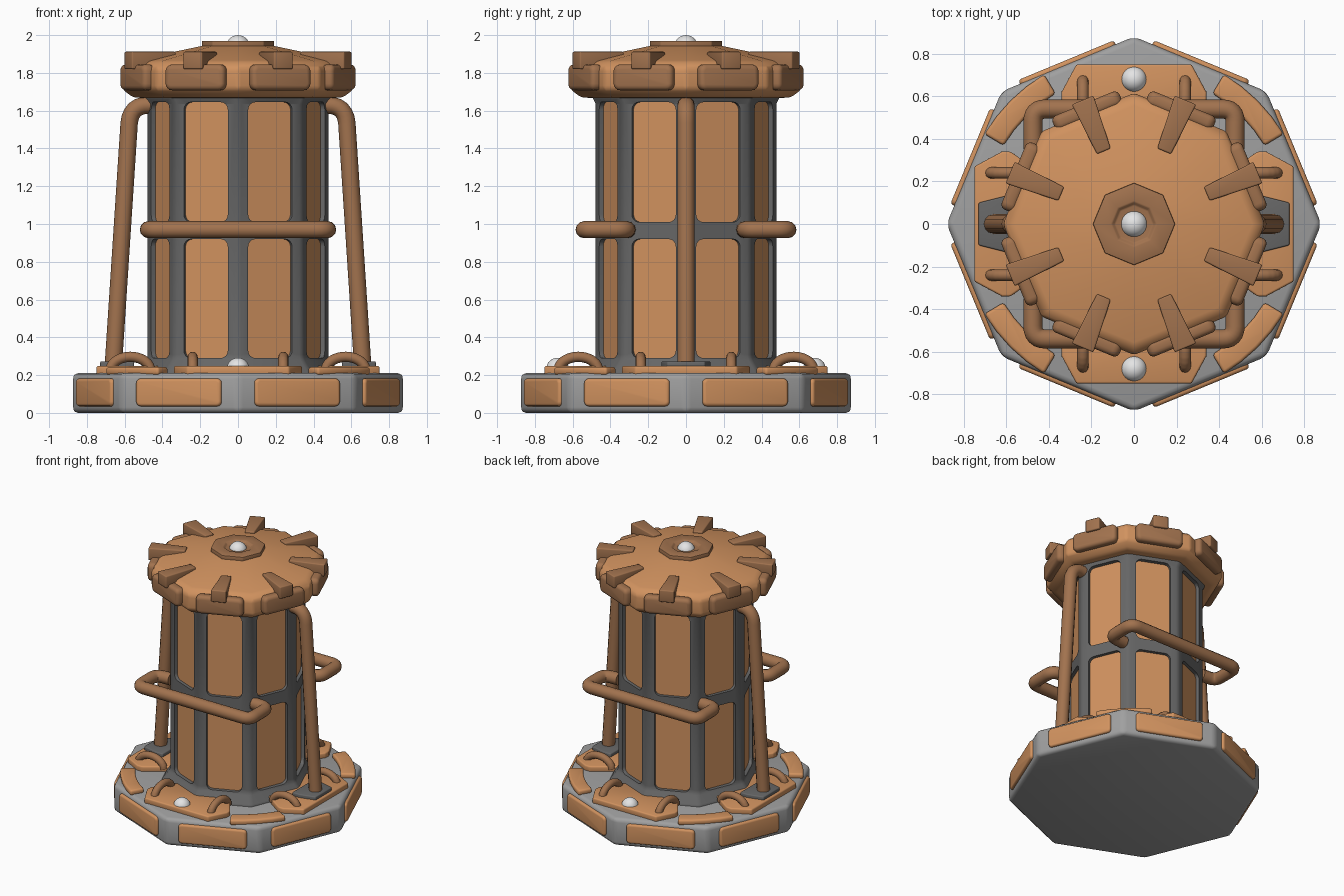
import bpy, bmesh, math
from mathutils import Matrix, Vector
from math import sin, cos, pi, radians

if "Cube" in bpy.data.objects:
    bpy.data.objects.remove(bpy.data.objects["Cube"])


def material(name, rgb):
    m = bpy.data.materials.new(name)
    m.diffuse_color = (*rgb, 1)
    m.use_nodes = True
    m.node_tree.nodes["Principled BSDF"].inputs["Base Color"].default_value = m.diffuse_color
    return m


ORANGE = material("orange", (0.64, 0.29, 0.115))
BROWN = material("dark_orange", (0.36, 0.17, 0.077))
GREY = material("light_grey", (0.35, 0.35, 0.35))
DARK = material("dark_grey", (0.135, 0.135, 0.135))
WHITE = material("white", (0.78, 0.78, 0.78))
FACES = [radians(22.5 + 45 * k) for k in range(8)]


def finish(ob, mat, bevel=0.0, segs=3):
    bpy.ops.object.select_all(action='DESELECT')
    bpy.context.view_layer.objects.active = ob
    ob.select_set(True)
    if bevel:
        b = ob.modifiers.new("bevel", 'BEVEL')
        b.width, b.segments, b.limit_method = bevel, segs, 'ANGLE'
        b.angle_limit = radians(32)
    bpy.ops.object.convert(target='MESH')
    ob = bpy.context.view_layer.objects.active
    ob.data.materials.clear()
    ob.data.materials.append(mat)
    bpy.ops.object.shade_smooth_by_angle(angle=radians(35))
    return ob


def from_bm(name, bm, mat, bevel=0.0, segs=3):
    bmesh.ops.recalc_face_normals(bm, faces=bm.faces)
    me = bpy.data.meshes.new(name)
    bm.to_mesh(me)
    bm.free()
    ob = bpy.data.objects.new(name, me)
    bpy.context.collection.objects.link(ob)
    return finish(ob, mat, bevel, segs)


def octagon(name, profile, mat, bevel=0.0, segs=3):
    """Eight-sided lathe of (radius, z) points, capped at both ends."""
    bm = bmesh.new()
    rings = [[bm.verts.new((r * cos(k * pi / 4), r * sin(k * pi / 4), z)) for k in range(8)]
             for r, z in profile]
    for a, b in zip(rings, rings[1:]):
        for k in range(8):
            j = (k + 1) % 8
            bm.faces.new((a[k], a[j], b[j], b[k]))
    bm.faces.new(rings[0])
    bm.faces.new(rings[-1])
    return from_bm(name, bm, mat, bevel, segs)


def add_prism(bm, pts, h0, h1, mx):
    lo = [bm.verts.new(mx @ Vector((x, y, h0))) for x, y in pts]
    hi = [bm.verts.new(mx @ Vector((x, y, h1))) for x, y in pts]
    n = len(pts)
    bm.faces.new(lo)
    bm.faces.new(hi)
    for i in range(n):
        j = (i + 1) % n
        bm.faces.new((lo[i], lo[j], hi[j], hi[i]))


def prism(name, pts, h0, h1, mat, mx=None, bevel=0.0):
    bm = bmesh.new()
    add_prism(bm, pts, h0, h1, mx or Matrix())
    return from_bm(name, bm, mat, bevel)


def rounded_rect(w, z0, z1, r, n=4):
    pts = []
    corners = [(w / 2 - r, z1 - r), (-w / 2 + r, z1 - r), (-w / 2 + r, z0 + r), (w / 2 - r, z0 + r)]
    for q, (cx, cy) in enumerate(corners):
        for i in range(n + 1):
            a = pi / 2 * (q + i / n)
            pts.append((cx + r * cos(a), cy + r * sin(a)))
    return pts


def facing(a):
    """Local x = sideways, y = up, z = outward at angle a."""
    return Matrix(((-sin(a), 0, cos(a), 0), (cos(a), 0, sin(a), 0), (0, 1, 0, 0), (0, 0, 0, 1)))


def spin(a):
    return Matrix.Rotation(a, 4, 'Z')


def tube(name, pts, radius, fillet, mx=None):
    """Round bar along a path whose inner corners are filleted."""
    pts = [Vector(p) for p in pts]
    path = [pts[0]]
    for p, c, n in zip(pts, pts[1:], pts[2:]):
        a = c + (p - c).normalized() * fillet
        b = c + (n - c).normalized() * fillet
        path += [a * (1 - t) ** 2 + c * 2 * t * (1 - t) + b * t * t for t in [i / 6 for i in range(7)]]
    path.append(pts[-1])
    cu = bpy.data.curves.new(name, 'CURVE')
    cu.dimensions = '3D'
    cu.bevel_depth, cu.bevel_resolution, cu.use_fill_caps = radius, 4, True
    s = cu.splines.new('POLY')
    s.points.add(len(path) - 1)
    for sp, v in zip(s.points, path):
        sp.co = (*((mx or Matrix()) @ v), 1)
    ob = bpy.data.objects.new(name, cu)
    bpy.context.collection.objects.link(ob)
    return finish(ob, BROWN)


def ball(name, loc, r):
    bm = bmesh.new()
    bmesh.ops.create_uvsphere(bm, u_segments=24, v_segments=14, radius=r,
                              matrix=Matrix.Translation(loc))
    from_bm(name, bm, WHITE)


# Base slab with a plate on each side
octagon("base", [(0.88, 0), (0.88, 0.21)], GREY, 0.03)
for a in FACES:
    prism("base_side_plate", rounded_rect(0.487, 0.035, 0.182, 0.025), 0.78, 0.833, ORANGE, facing(a), 0.015)

# Body: orange core seen through rounded openings in a dark frame
octagon("body_panels", [(0.456, 0.22), (0.456, 1.67)], ORANGE)
frame = octagon("body_frame", [(0.55, 0.2), (0.535, 0.225), (0.482, 0.29), (0.482, 1.635), (0.51, 1.69)],
                DARK, 0.018, 2)
bm = bmesh.new()
for a in FACES:
    for z0, z1 in ((0.29, 0.92), (1.01, 1.645)):
        add_prism(bm, rounded_rect(0.252, z0, z1, 0.04), 0.40, 0.6, facing(a))
cutter = from_bm("opening_cutter", bm, DARK)
cutter.hide_render = True
mod = frame.modifiers.new("openings", 'BOOLEAN')
mod.operation, mod.solver, mod.object = 'DIFFERENCE', 'EXACT', cutter
finish(frame, DARK)
bpy.data.objects.remove(cutter)

# Cap with side plates and roof ribs
octagon("cap", [(0.45, 1.665), (0.555, 1.67), (0.615, 1.715), (0.615, 1.825), (0.575, 1.862), (0.18, 1.945)],
        ORANGE, 0.018)
rib = [(0.37, -0.035), (0.63, -0.055), (0.63, 0.055), (0.37, 0.035)]
for a in FACES:
    prism("cap_side_plate", rounded_rect(0.34, 1.708, 1.845, 0.035), 0.54, 0.612, BROWN, facing(a), 0.025)
    prism("roof_rib", rib, 1.82, 1.912, BROWN, spin(a), 0.008)

# Top boss with recess and ball
octagon("top_boss", [(0.193, 1.93), (0.193, 1.97), (0.105, 1.97), (0.09, 1.955), (0.02, 1.955)], BROWN, 0.005, 2)
ball("top_ball", (0, 0, 1.937), 0.063)

# Deck plates with two small hoops each, on four sides
deck = [(0.75, 0.27), (0.62, 0.34), (0.58, 0.34), (0.41, 0.22)]
deck += [(x, -y) for x, y in reversed(deck)]
for k in range(4):
    mx = spin(k * pi / 2)
    prism("deck_plate", deck, 0.2, 0.248, ORANGE, mx, 0.01)
    for y in (-0.24, 0.24):
        arc = [(0.57 + 0.105 * cos(t * pi / 12), y, 0.225 + 0.072 * sin(t * pi / 12)) for t in range(13)]
        tube("deck_hoop", arc, 0.027, 0.005, mx)
    # curved corner pad
    angs = [radians(45 + d) for d in (-14, -7, 0, 7, 14)]
    pad = [(0.82 * cos(t), 0.82 * sin(t)) for t in angs]
    pad += [(0.715 * cos(t), 0.715 * sin(t)) for t in reversed(angs)]
    prism("corner_pad", pad, 0.2, 0.243, ORANGE, mx, 0.015)

foot = [(0.73, 0.1), (0.61, 0.13), (0.55, 0.13), (0.55, -0.13), (0.61, -0.13), (0.73, -0.1)]
for k in range(2):
    mx = spin(k * pi)
    # Tall side struts with feet
    prism("strut_foot", foot, 0.23, 0.273, DARK, mx, 0.008)
    tube("side_strut", [(0.66, 0, 0.25), (0.57, 0, 1.63), (0.40, 0, 1.63)], 0.046, 0.1, mx)
    # Front and back grab handles
    tube("grab_handle", [(-0.35, -0.31, 0.97), (-0.475, -0.315, 0.97), (-0.475, -0.54, 0.97),
                         (0.475, -0.54, 0.97), (0.475, -0.315, 0.97), (0.35, -0.31, 0.97)], 0.045, 0.06, mx)
    # Front and back lamps
    ball("deck_ball", mx @ Vector((0, -0.68, 0.232)), 0.06)
